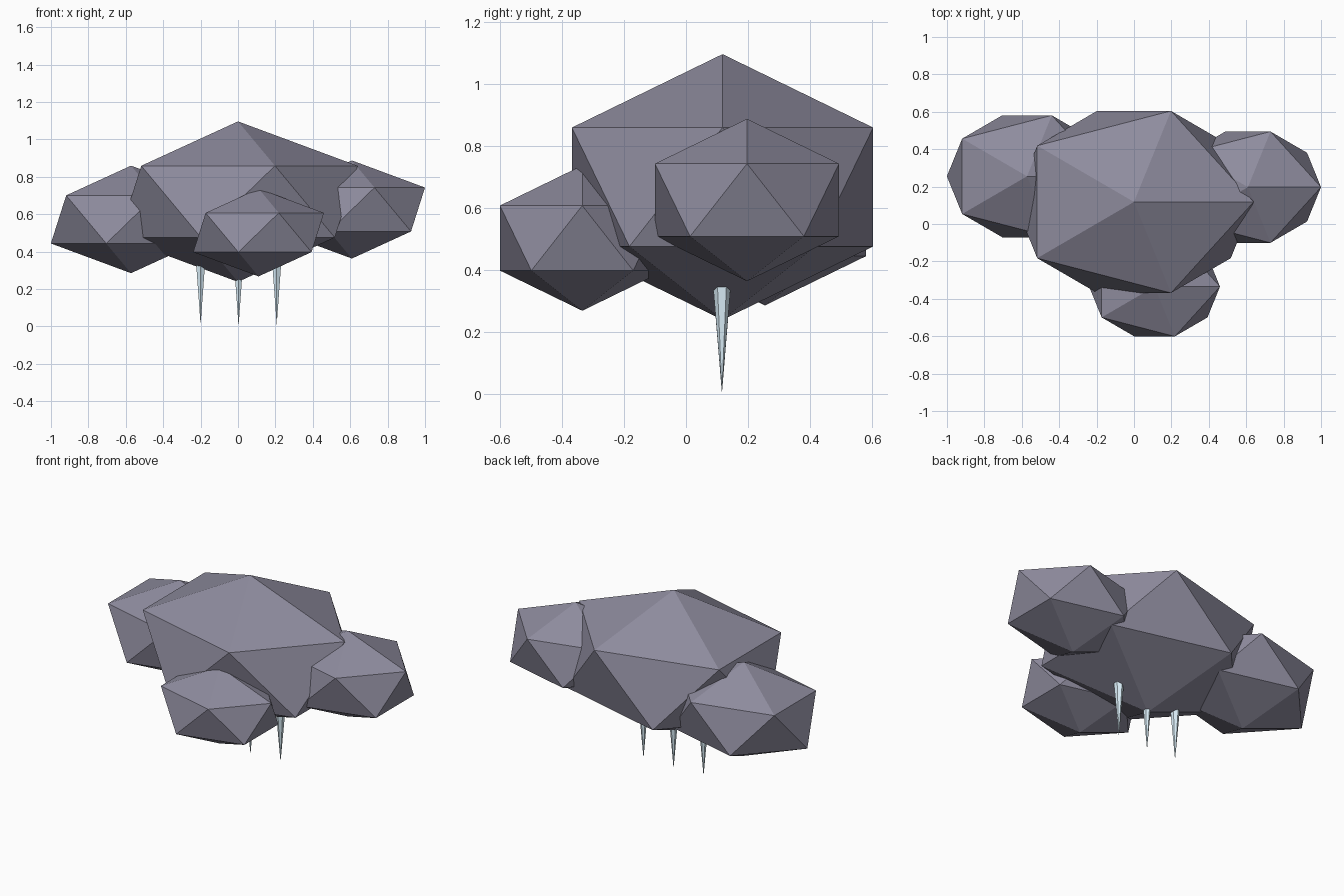
import bpy

if "Cube" in bpy.data.objects:
    bpy.data.objects.remove(bpy.data.objects["Cube"])


def material(name, rgb):
    m = bpy.data.materials.new(name)
    m.diffuse_color = (*rgb, 1)
    m.use_nodes = True
    m.node_tree.nodes["Principled BSDF"].inputs["Base Color"].default_value = m.diffuse_color
    return m


cloud_mat = material("storm_grey", (0.27, 0.26, 0.34))
ice_mat = material("ice", (0.72, 0.88, 0.97))


# Cloud puffs: squashed icosahedra, proportions 1 : 0.8 : 0.6
def puff(name, centre, r):
    bpy.ops.mesh.primitive_ico_sphere_add(subdivisions=1, radius=1, location=centre)
    ob = bpy.context.object
    ob.name = name
    ob.scale = (r, r * 0.8, r * 0.6)
    ob.data.materials.append(cloud_mat)


puff("cloud_body", (0, 0.118, 0.667), 0.715)
puff("cloud_puff_right", (0.609, 0.197, 0.625), 0.437)
puff("cloud_puff_left", (-0.572, 0.255, 0.572), 0.479)
puff("cloud_puff_front", (0.11, -0.335, 0.502), 0.391)

# Icicles: thin six-sided cones pointing down, rooted inside the cloud
TOP = 0.40
for i, (x, tip) in enumerate([(-0.2, 0.008), (0.003, 0.0), (0.207, 0.008)]):
    bpy.ops.mesh.primitive_cone_add(vertices=6, radius1=0, radius2=0.033,
                                    depth=TOP - tip,
                                    location=(x, 0.116, (TOP + tip) / 2))
    ob = bpy.context.object
    ob.name = f"icicle_{i + 1}"
    ob.data.materials.append(ice_mat)
